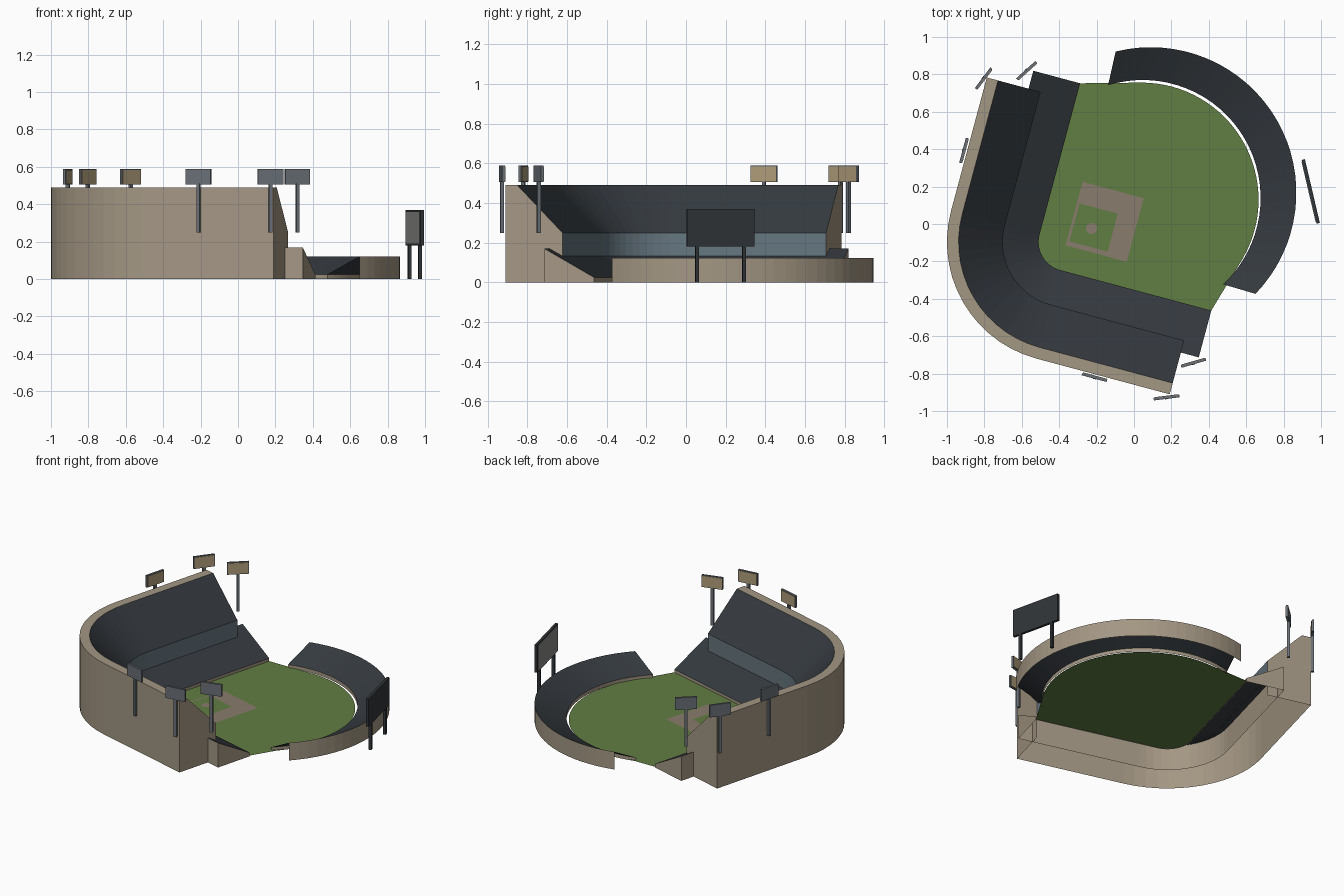
import bpy, bmesh
from math import sin, cos, pi, radians
from mathutils import Vector, Matrix

if "Cube" in bpy.data.objects:
    bpy.data.objects.remove(bpy.data.objects["Cube"])

C, S = cos(radians(15)), sin(radians(15))


def material(name, rgb):
    m = bpy.data.materials.new(name)
    m.diffuse_color = (*rgb, 1)
    m.use_nodes = True
    m.node_tree.nodes["Principled BSDF"].inputs["Base Color"].default_value = m.diffuse_color
    return m


TAN = material("concrete", (.37, .31, .23))
SEAT = material("seating", (.035, .042, .05))
GRASS = material("grass", (.12, .21, .055))
DIRT = material("dirt", (.25, .20, .15))
GLASS = material("glass", (.13, .18, .21))
DARK = material("dark_metal", (.03, .035, .04))
GREY = material("grey_metal", (.14, .16, .18))
SCREEN = material("screen", (.25, .25, .24))
LAMP = material("lamp", (.42, .33, .19))


def make(name, verts, faces, mat, recalc=False):
    me = bpy.data.meshes.new(name)
    me.from_pydata(verts, [], faces)
    if recalc:
        bm = bmesh.new()
        bm.from_mesh(me)
        bmesh.ops.recalc_face_normals(bm, faces=bm.faces)
        bm.to_mesh(me)
        bm.free()
    me.materials.append(mat)
    ob = bpy.data.objects.new(name, me)
    bpy.context.collection.objects.link(ob)
    return ob


def loft(name, row_a, row_b, mat):
    n = len(row_a)
    faces = [(i, i + 1, n + i + 1, n + i) for i in range(n - 1)]
    return make(name, row_a + row_b, faces, mat)


def box(name, size, loc, angle, mat):
    sx, sy, sz = (v / 2 for v in size)
    rot = Matrix.Rotation(angle, 3, 'Z')
    v = [Vector(loc) + rot @ Vector((x * sx, y * sy, z * sz))
         for x in (-1, 1) for y in (-1, 1) for z in (-1, 1)]
    f = [(0, 1, 3, 2), (4, 6, 7, 5), (0, 4, 5, 1), (2, 3, 7, 6), (0, 2, 6, 4), (1, 5, 7, 3)]
    return make(name, v, f, mat, True)


# Diamond frame: two axes at right angles, turned 15 degrees clockwise
def world(u, v, z):
    return (u * C + v * S, -u * S + v * C, z)


# L-shaped path with a rounded corner, inset by d from the outer wall
R, ARC = .645, 14


def path(d, z, length):
    pts = [(d, length)]
    for i in range(ARC + 1):
        t = pi + pi / 2 * i / ARC
        pts.append((R + (R - d) * cos(t), R + (R - d) * sin(t)))
    pts.append((length, d))
    return [world(a - .963, b - .83, z) for a, b in pts]


def stand(name, length, sections):
    for part, (d0, z0), (d1, z1), mat in sections:
        loft(name + "_" + part, path(d0, z0, length), path(d1, z1, length), mat)
    outline = [sections[0][1]] + [s[2] for s in sections]
    if outline[-1][1] > 0:
        outline.append((outline[-1][0], 0))
    for side, k in (("left", 0), ("right", -1)):
        pts = [path(d, z, length)[k] for d, z in outline]
        idx = list(range(len(pts)))
        make(f"{name}_{side}_end", pts, [idx if k else idx[::-1]], TAN)


# Upper grandstand: outer wall, rim, seats and glass front
stand("upper_stand", 1.383, [
    ("outer_wall", (0, 0), (0, .49), TAN),
    ("rim", (0, .49), (.062, .49), TAN),
    ("seats", (.062, .49), (.298, .25), SEAT),
    ("glass_front", (.298, .25), (.298, .13), GLASS)])

# Lower grandstand
stand("lower_stand", 1.482, [
    ("back_wall", (.231, 0), (.231, .17), TAN),
    ("seats", (.231, .17), (.49, .025), SEAT),
    ("front_lip", (.49, .025), (.49, 0), TAN)])


def arc(cx, cy, r, a0, a1, z, n=32):
    out = []
    for i in range(n + 1):
        t = radians(a0 + (a1 - a0) * i / n)
        out.append((cx + r * cos(t), cy + r * sin(t), z))
    return out


# Playing field
field = path(.49, .005, 1.482) + arc(.04, .13, .626, -30, 90, .005)
make("field", field, [list(range(len(field)))], GRASS)


def patch(name, u0, u1, v0, v1, z, mat):
    make(name, [world(u0, v0, z), world(u1, v0, z), world(u1, v1, z), world(u0, v1, z)],
         [(0, 1, 2, 3)], mat)


# Infield dirt, inner grass and mound
patch("infield_dirt", -.324, .015, -.205, .147, .008, DIRT)
patch("infield_grass", -.31, -.098, -.179, .031, .011, GRASS)
mound = arc(-.227, -.024, .03, 0, 345, .014, 23)
make("mound", mound, [list(range(24))], DIRT)


# Curved outfield stand, open below
def outer(z):
    return arc(.09, .167, .778, 104, -44, z)


def inner(z):
    return arc(.046, .139, .631, 107, -47, z)


loft("outfield_wall", outer(.122), outer(0), TAN)
loft("outfield_seats", inner(.025), outer(.122), SEAT)
loft("outfield_front_lip", inner(0), inner(.025), TAN)

# Scoreboard on two legs
a = radians(-76.8)
along = Vector((cos(a), sin(a), 0))
to_field = Vector((sin(a), -cos(a), 0))
mid = Vector((.945, .174, 0))
box("scoreboard", (.35, .018, .19), mid + Vector((0, 0, .275)), a, DARK)
box("scoreboard_screen", (.33, .004, .175),
    mid + to_field * .010 + Vector((0, 0, .275)), a, SCREEN)
for i, s in enumerate((-.122, .122)):
    box(f"scoreboard_leg_{i}", (.018, .018, .19), mid + along * s + Vector((0, 0, .095)), a, DARK)

# Floodlights: pole, housing and lamp face turned to the field
lights = [(-.804, .778, 53), (-.574, .82, 42), (-.91, .393, 75),
          (-.211, -.82, -15), (.174, -.928, 7), (.318, -.743, 16)]
for i, (x, y, deg) in enumerate(lights):
    a = radians(deg)
    n = Vector((-sin(a), cos(a), 0))
    if n.dot(Vector((x, y, 0))) > 0:
        n = -n
    p = Vector((x, y, 0))
    box(f"floodlight_pole_{i}", (.018, .018, .26), p + Vector((0, 0, .38)), a, GREY)
    box(f"floodlight_housing_{i}", (.138, .014, .083), p + Vector((0, 0, .547)), a, GREY)
    box(f"floodlight_lamp_{i}", (.13, .004, .075), p + n * .008 + Vector((0, 0, .547)), a, LAMP)
